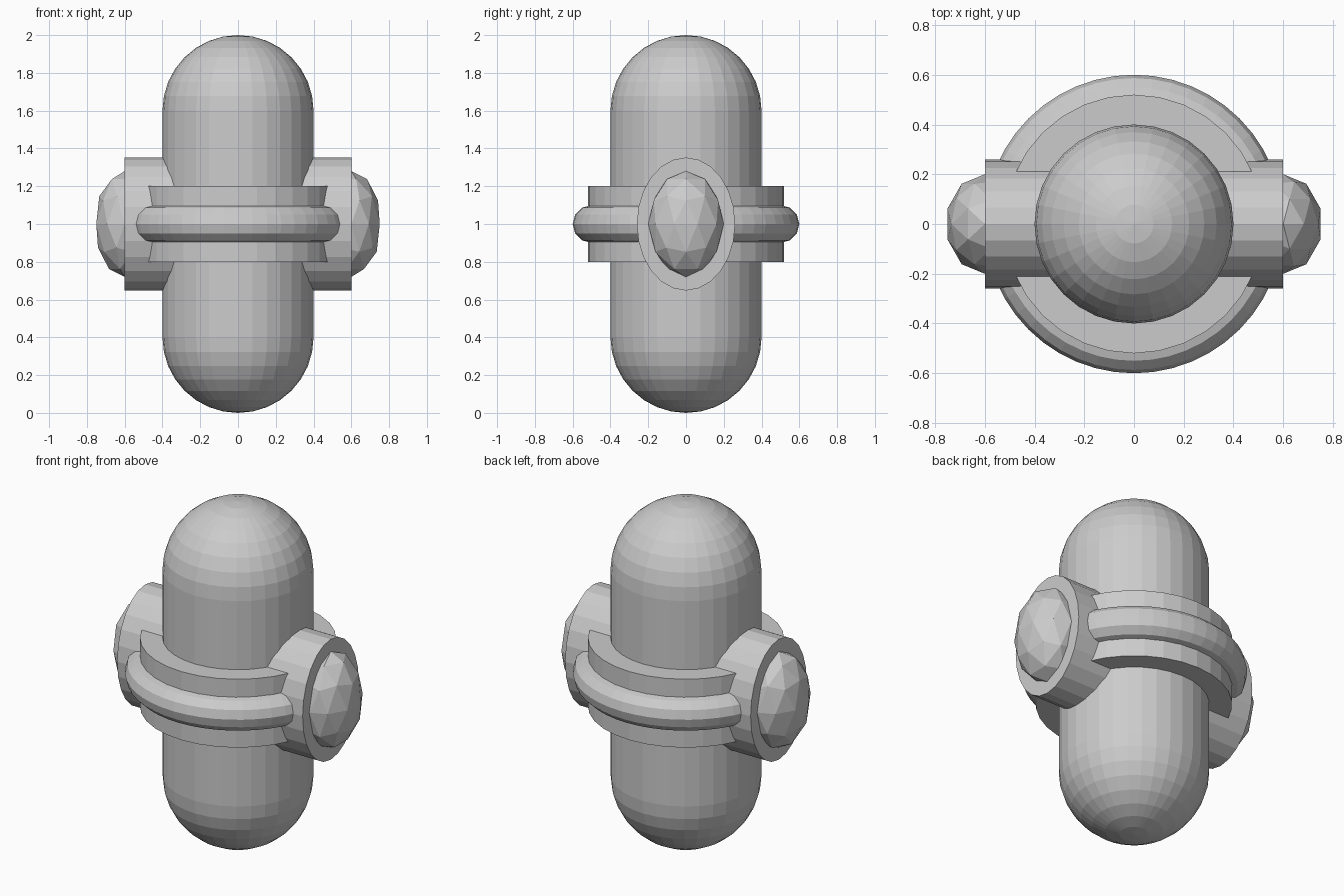
import bpy
from math import pi

if "Cube" in bpy.data.objects:
    bpy.data.objects.remove(bpy.data.objects["Cube"])


def name(label, scale=(1, 1, 1)):
    ob = bpy.context.object
    ob.name = label
    ob.scale = scale
    return ob


# Capsule body: tube with a sphere at each end
bpy.ops.mesh.primitive_cylinder_add(vertices=32, radius=0.4, depth=1.2, location=(0, 0, 1))
name("body_tube")
for label, z in (("body_bottom_dome", 0.4), ("body_top_dome", 1.6)):
    bpy.ops.mesh.primitive_uv_sphere_add(segments=32, ring_count=16, radius=0.4, location=(0, 0, z))
    name(label)

# Collar band and the rounded ring around it
bpy.ops.mesh.primitive_cylinder_add(vertices=32, radius=0.52, depth=0.4, location=(0, 0, 1))
name("collar_band")
bpy.ops.mesh.primitive_torus_add(major_segments=48, minor_segments=12, major_radius=0.5,
                                 minor_radius=0.1, location=(0, 0, 1))
name("collar_ring")

# Oval side housings, each holding a faceted gem
for side, s in (("left", -1), ("right", 1)):
    bpy.ops.mesh.primitive_cylinder_add(vertices=24, radius=1, depth=0.4,
                                        location=(s * 0.4, 0, 1), rotation=(0, pi / 2, 0))
    name(side + "_housing", (0.352, 0.26, 1))
    bpy.ops.mesh.primitive_ico_sphere_add(subdivisions=2, radius=1, location=(s * 0.6, 0, 1))
    name(side + "_gem", (0.158, 0.2, 0.28))
